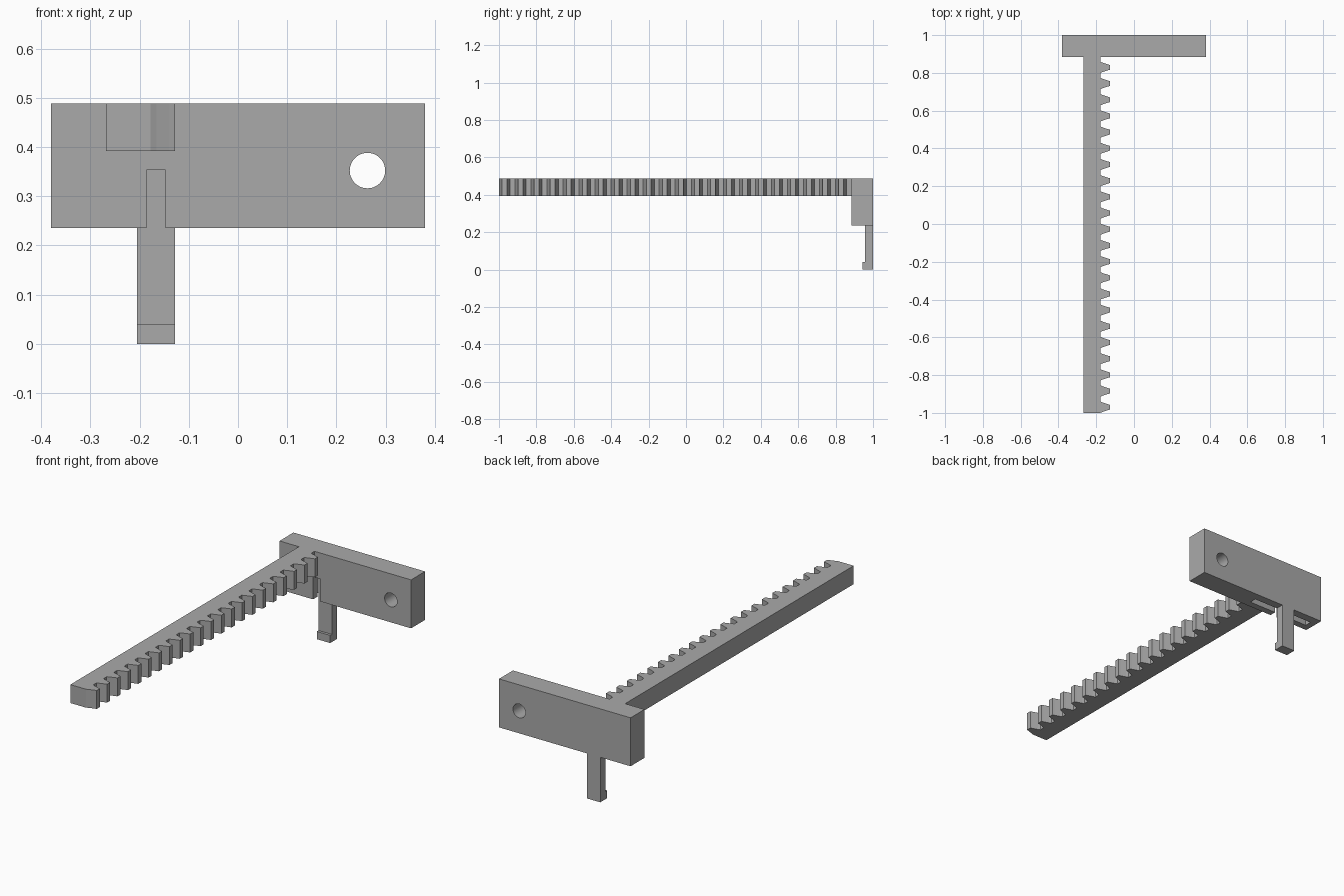
import bpy
import bmesh
from math import cos, sin, pi

old = bpy.data.objects.get("Cube")
if old:
    bpy.data.objects.remove(old, do_unlink=True)

grey = bpy.data.materials.new("plain grey")
grey.use_nodes = True
grey.diffuse_color = (0.4, 0.4, 0.4, 1)
grey.node_tree.nodes["Principled BSDF"].inputs["Base Color"].default_value = (0.4, 0.4, 0.4, 1)


def prism(name, outline, axis, low, high):
    """Extrude an outline along an axis; the outline gives the other two coordinates in order."""
    def place(p, d):
        c = list(p)
        c.insert(axis, d)
        return c
    bm = bmesh.new()
    face = bm.faces.new([bm.verts.new(place(p, low)) for p in outline])
    top = bmesh.ops.extrude_face_region(bm, geom=[face])["geom"]
    shift = place((0, 0), high - low)
    bmesh.ops.translate(bm, vec=shift, verts=[v for v in top if isinstance(v, bmesh.types.BMVert)])
    bmesh.ops.recalc_face_normals(bm, faces=bm.faces)
    mesh = bpy.data.meshes.new(name)
    bm.to_mesh(mesh)
    bm.free()
    mesh.materials.append(grey)
    obj = bpy.data.objects.new(name, mesh)
    bpy.context.collection.objects.link(obj)
    return obj


def rect(a0, a1, b0, b1):
    return [(a0, b0), (a1, b0), (a1, b1), (a0, b1)]


def cut(target, cutter):
    mod = target.modifiers.new(cutter.name, "BOOLEAN")
    mod.operation = "DIFFERENCE"
    mod.solver = "EXACT"
    mod.object = cutter
    cutter.hide_render = True
    cutter.hide_viewport = True
    cutter.display_type = "WIRE"


# Cross block with a screw hole, a front notch and a wide pocket open below
block_front, leg_front = 0.885, 0.957
block = prism("cross_block", rect(-0.38, 0.38, block_front, 1), 2, 0.235, 0.488)
circle = [(0.263 + 0.036 * cos(2 * pi * i / 48), 0.352 + 0.036 * sin(2 * pi * i / 48)) for i in range(48)]
cut(block, prism("hole_cutter", circle, 1, 0.8, 1.1))
cut(block, prism("pocket_cutter", rect(-0.347, 0.013, 0.92, leg_front), 2, 0.2, 0.353))
cut(block, prism("notch_cutter", rect(-0.186, -0.147, 0.85, 0.94), 2, 0.2, 0.353))

# Hanging leg with a small lip at its foot
leg = [(1, 0), (0.943, 0), (0.943, 0.04), (leg_front, 0.04), (leg_front, 0.235), (1, 0.235)]
prism("hook_leg", leg, 0, -0.205, -0.128)

# Rack bar: straight back edge, rounded gaps between tapered teeth
teeth, start = 22, -1.0
pitch = (block_front - start) / teeth
back, root, shoulder, tip = -0.268, -0.178, -0.166, -0.128
tooth = [(root, 0.0), (shoulder, 0.06), (-0.14, 0.16), (tip, 0.2),
         (tip, 0.5), (-0.14, 0.54), (shoulder, 0.64), (root, 0.7)]
outline = [(back, start)]
for i in range(teeth):
    outline += [(x, start + (i + t) * pitch) for x, t in tooth]
outline += [(root, block_front), (back, block_front)]
prism("toothed_rack", outline, 2, 0.392, 0.488)
